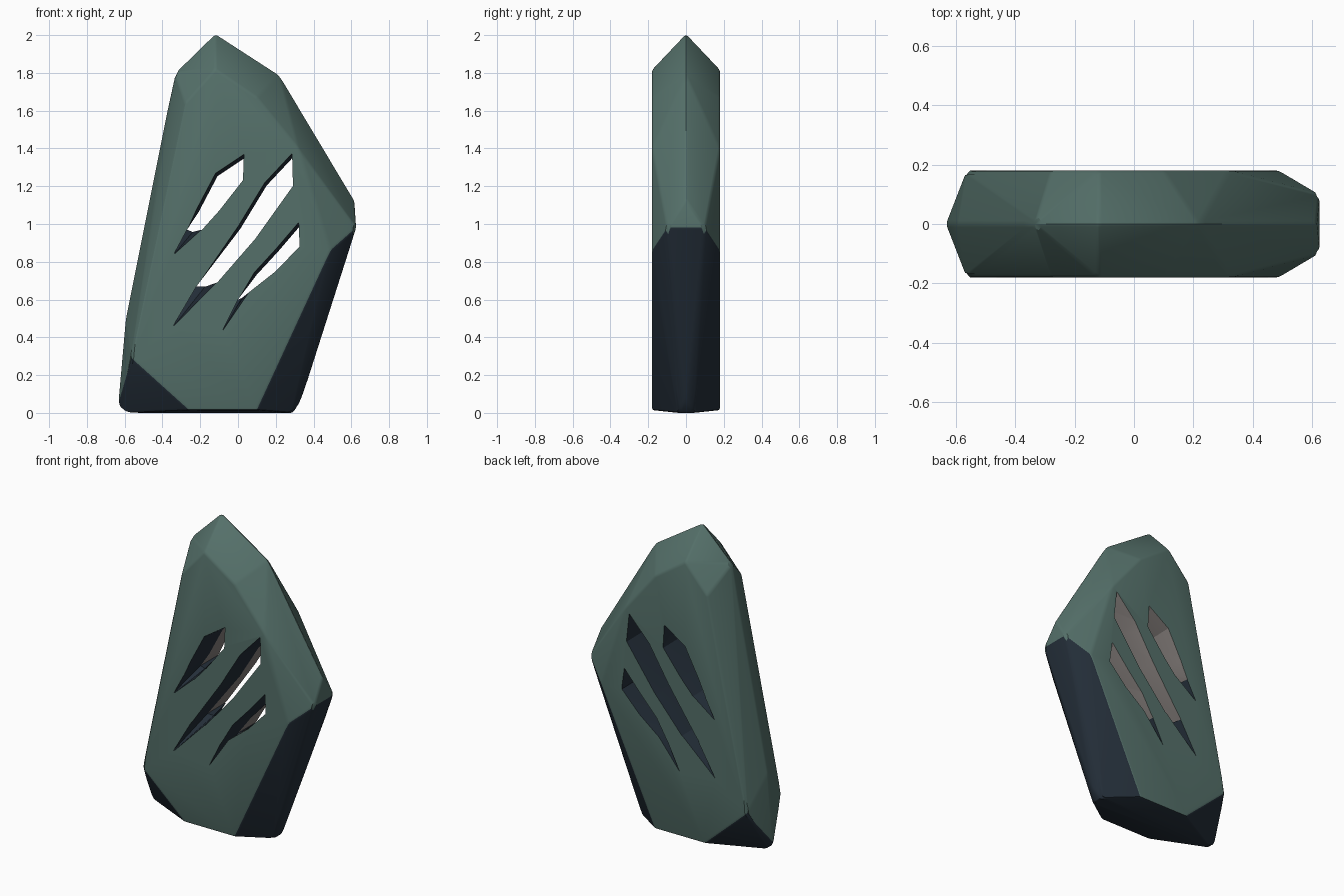
import bpy, bmesh, math

if "Cube" in bpy.data.objects:
    bpy.data.objects.remove(bpy.data.objects["Cube"])


def material(name, rgb):
    m = bpy.data.materials.new(name)
    m.diffuse_color = (*rgb, 1)
    m.use_nodes = True
    m.node_tree.nodes["Principled BSDF"].inputs["Base Color"].default_value = m.diffuse_color
    return m


MATS = [material("moss_stone", (0.09, 0.162, 0.143)),
        material("dark_slate", (0.017, 0.027, 0.040)),
        material("warm_grey", (0.24, 0.215, 0.205))]
GREEN, DARK, GREY = 0, 1, 2


def to_object(bm, name):
    me = bpy.data.meshes.new(name)
    bm.to_mesh(me)
    bm.free()
    for m in MATS:
        me.materials.append(m)
    ob = bpy.data.objects.new(name, me)
    bpy.context.collection.objects.link(ob)
    return ob


# Faceted slab: outline ridge plus mirrored front/back face outlines
ridge = [(-0.12, 2.01), (-0.335, 1.80), (-0.375, 1.55), (-0.595, 0.5),
         (-0.635, 0.05), (-0.61, 0.0), (0.615, 1.13), (0.22, 1.79), (0.335, 0.07)]
face = [(-0.12, 1.82), (-0.28, 1.64), (-0.52, 0.5), (-0.565, 0.29),
        (-0.26, 0.015), (0.1, 0.015), (0.49, 0.86), (0.32, 1.40), (0.1, 1.67)]
points = [(x, 0, z) for x, z in ridge]
for s in (-1, 1):
    points += [(x, s * 0.18, z) for x, z in face]
    points += [(0.625, s * 0.10, 0.98), (0.29, s * 0.04, 0.0)]

bm = bmesh.new()
for p in points:
    bm.verts.new(p)
res = bmesh.ops.convex_hull(bm, input=bm.verts[:])
loose = [v for v in bm.verts if not v.link_faces]
bmesh.ops.delete(bm, geom=loose, context='VERTS')
bmesh.ops.dissolve_limit(bm, angle_limit=math.radians(2), verts=bm.verts[:], edges=bm.edges[:])
bmesh.ops.recalc_face_normals(bm, faces=bm.faces[:])
# Underside and undercut facets are dark
for f in bm.faces:
    f.normal_update()
    f.material_index = DARK if f.normal.z < -0.1 else GREEN
bmesh.ops.bevel(bm, geom=bm.edges[:], offset=0.012, segments=2, profile=0.5,
                affect='EDGES', material=-1, clamp_overlap=True)
slab = to_object(bm, "stone_slab")

# Claw slits: tail, three upper points, tip, three lower points
slits = [
    [(-0.345, 0.83), (-0.27, 0.97), (-0.22, 1.08), (-0.12, 1.27), (0.03, 1.37),
     (0.025, 1.23), (-0.10, 1.07), (-0.19, 0.97)],
    [(-0.355, 0.44), (-0.22, 0.67), (0.0, 0.99), (0.14, 1.22), (0.285, 1.375),
     (0.29, 1.20), (0.09, 0.92), (-0.11, 0.69)],
    [(-0.09, 0.42), (0.0, 0.60), (0.085, 0.745), (0.2, 0.87), (0.32, 1.01),
     (0.325, 0.88), (0.2, 0.75), (0.06, 0.64)],
]


def slit_cutter(pts, name):
    n = len(pts)
    # The middle ring is shorter, so the tails slope inwards
    mid = [(x + 0.012, z - 0.016) if 1 < i < 5 else (x, z) for i, (x, z) in enumerate(pts)]
    u, l = pts[1], pts[-1]
    mid[0] = (0.5 * (u[0] + l[0]) - 0.01, 0.5 * (u[1] + l[1]) - 0.012)
    back = [(x + 0.015, z - 0.015) if i > 4 else (x, z) for i, (x, z) in enumerate(pts)]
    bm = bmesh.new()
    rings = [[bm.verts.new((x, y, z)) for x, z in ring]
             for y, ring in ((-0.2, pts), (0.0, mid), (0.2, back))]
    for s in range(2):
        for j in range(n):
            k = (j + 1) % n
            f = bm.faces.new((rings[s][j], rings[s][k], rings[s + 1][k], rings[s + 1][j]))
            grey = (j in (1, 2, 3) and s == 1) or (j in (5, 6) and s == 0)
            f.material_index = GREY if grey else DARK
    bm.faces.new(rings[0])
    bm.faces.new(rings[2])
    bmesh.ops.triangulate(bm, faces=bm.faces[:])
    bmesh.ops.recalc_face_normals(bm, faces=bm.faces[:])
    ob = to_object(bm, name)
    ob.hide_render = True
    return ob


bpy.context.view_layer.objects.active = slab
slab.select_set(True)
for i, pts in enumerate(slits):
    cutter = slit_cutter(pts, f"slit_cutter_{i + 1}")
    mod = slab.modifiers.new("slit", 'BOOLEAN')
    mod.operation = 'DIFFERENCE'
    mod.solver = 'EXACT'
    mod.object = cutter
    bpy.ops.object.modifier_apply(modifier=mod.name)
    bpy.data.objects.remove(cutter)

bpy.ops.object.shade_smooth_by_angle(angle=math.radians(25))
